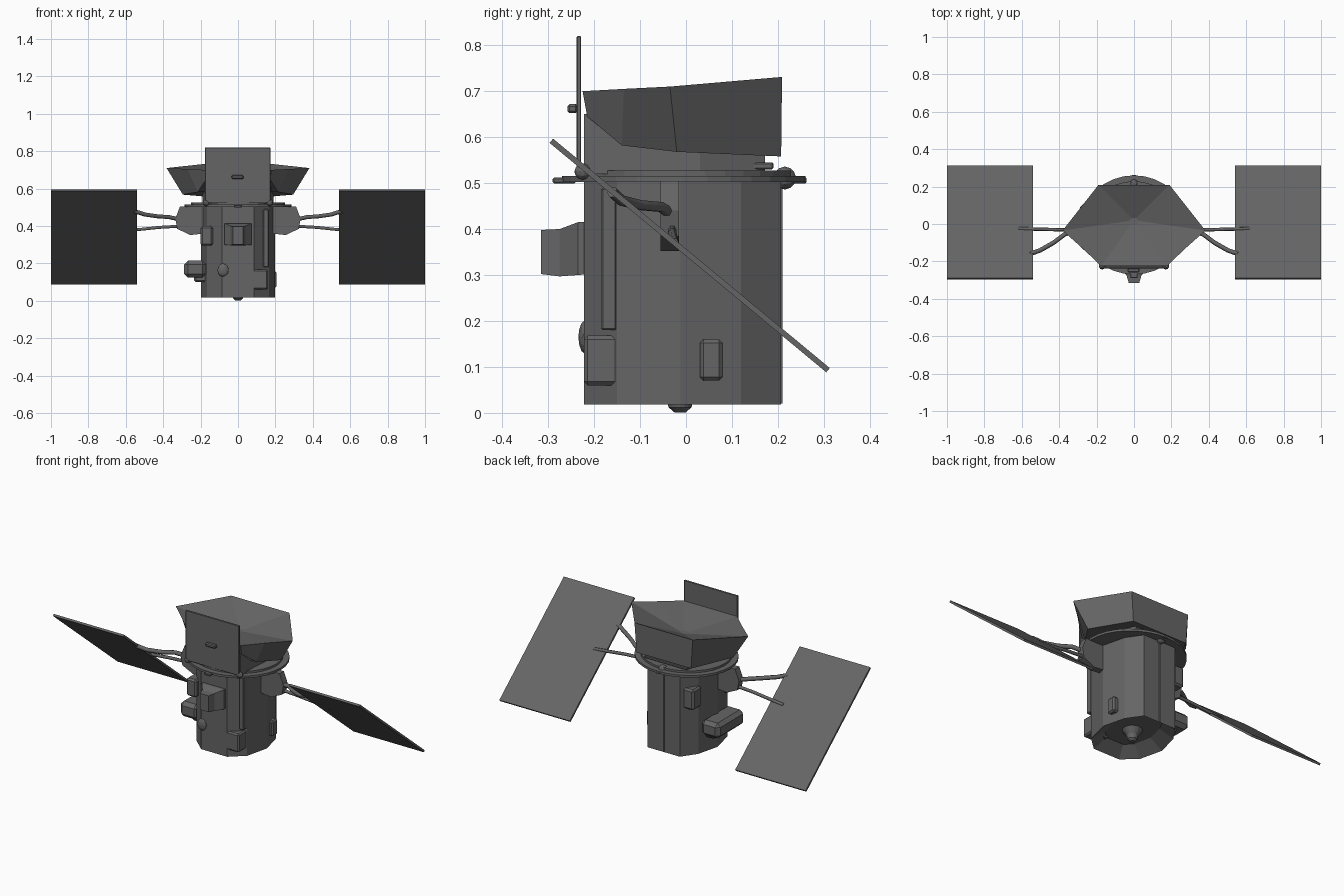
import bpy, bmesh, math
from mathutils import Vector

if "Cube" in bpy.data.objects:
    bpy.data.objects.remove(bpy.data.objects["Cube"])

mat = bpy.data.materials.new("satellite grey")
mat.diffuse_color = (0.13, 0.13, 0.13, 1)
mat.use_nodes = True
mat.node_tree.nodes["Principled BSDF"].inputs["Base Color"].default_value = mat.diffuse_color


def finish(name, bm):
    bmesh.ops.recalc_face_normals(bm, faces=bm.faces[:])
    me = bpy.data.meshes.new(name)
    bm.to_mesh(me)
    bm.free()
    me.materials.append(mat)
    ob = bpy.data.objects.new(name, me)
    bpy.context.collection.objects.link(ob)
    return ob


def loft(name, rings, cap_point=None):
    """Skin a list of equal-length point rings; cap both ends (or fan the last to a point)."""
    bm = bmesh.new()
    vs = [[bm.verts.new(p) for p in r] for r in rings]
    n = len(rings[0])
    for a, b in zip(vs, vs[1:]):
        for i in range(n):
            j = (i + 1) % n
            bm.faces.new((a[i], a[j], b[j], b[i]))
    bm.faces.new(vs[0])
    if cap_point:
        c = bm.verts.new(cap_point)
        for i in range(n):
            bm.faces.new((vs[-1][i], vs[-1][(i + 1) % n], c))
    else:
        bm.faces.new(vs[-1])
    return finish(name, bm)


def box(name, x, y, z, bevel=0.006):
    pts = lambda h: [(x[0], y[0], h), (x[1], y[0], h), (x[1], y[1], h), (x[0], y[1], h)]
    ob = loft(name, [pts(z[0]), pts(z[1])])
    if bevel:
        m = ob.modifiers.new("bevel", "BEVEL")
        m.width, m.segments = bevel, 1
    return ob


def mirrored(half):
    """Close a right-hand outline (x > 0, front to back) with its mirror image."""
    return half + [(-p[0],) + tuple(p[1:]) for p in reversed(half)]


def prism(name, outline, z0, z1):
    return loft(name, [[(x, y, z0) for x, y in outline], [(x, y, z1) for x, y in outline]])


def ball(name, c, r, s=(1, 1, 1)):
    bm = bmesh.new()
    bmesh.ops.create_icosphere(bm, subdivisions=2, radius=r)
    for v in bm.verts:
        v.co = Vector([a * b for a, b in zip(v.co, s)]) + Vector(c)
    return finish(name, bm)


def tube(name, pts, r):
    cu = bpy.data.curves.new(name, "CURVE")
    cu.dimensions = "3D"
    cu.bevel_depth, cu.bevel_resolution, cu.use_fill_caps = r, 1, True
    sp = cu.splines.new("POLY")
    sp.points.add(len(pts) - 1)
    for q, p in zip(sp.points, pts):
        q.co = (*p, 1)
    cu.materials.append(mat)
    ob = bpy.data.objects.new(name, cu)
    bpy.context.collection.objects.link(ob)


# Faceted main body with a recessed underside
outline = mirrored([(0.085, -0.222), (0.165, -0.15), (0.198, -0.012), (0.165, 0.12), (0.105, 0.207)])
body = prism("body", outline, 0.018, 0.505)
bm = bmesh.new()
bm.from_mesh(body.data)
low = min(bm.faces, key=lambda f: f.calc_center_median().z)
bmesh.ops.inset_region(bm, faces=[low], thickness=0.07)
for v in low.verts:
    v.co.x *= 0.95
    v.co.z += 0.05
bm.to_mesh(body.data)
bm.free()

# Engine nozzle under the body
circle = lambda r, z, n=16, cy=-0.013: [(r * math.cos(2 * math.pi * i / n),
                                        cy + r * math.sin(2 * math.pi * i / n), z) for i in range(n)]
loft("engine_nozzle", [circle(0.012, 0.001), circle(0.025, 0.012), circle(0.03, 0.035), circle(0.055, 0.07)])

# Collar ring between body and sunshade
ellipse = [(0.285 * math.cos(math.pi * i / 16), -0.005 + 0.265 * math.sin(math.pi * i / 16)) for i in range(32)]
prism("collar_ring", ellipse, 0.502, 0.515)
prism("collar_step", [(x * 0.88, y * 0.88) for x, y in ellipse], 0.513, 0.527)
ball("collar_back_knob", (0, 0.215, 0.511), 0.025)
box("collar_back_lug", (-0.012, 0.012), (0.22, 0.262), (0.499, 0.514), 0.003)
box("collar_front_lug", (-0.02, 0.02), (-0.29, -0.24), (0.499, 0.512), 0.003)

# Upper drum inside the sunshade
prism("upper_drum", mirrored([(0.172, -0.222), (0.18, -0.09), (0.19, 0.03), (0.13, 0.172)]), 0.52, 0.65)

# Flared six-sided sunshade with a sunken top
lower = mirrored([(0.174, -0.215, 0.645), (0.215, -0.14, 0.582), (0.295, -0.02, 0.568), (0.178, 0.207, 0.558)])
upper = mirrored([(0.176, -0.225, 0.70), (0.27, -0.135, 0.705), (0.382, -0.035, 0.71), (0.19, 0.209, 0.731)])
loft("sunshade", [lower, upper], (0, 0.02, 0.645))
box("shade_back_brace", (-0.14, 0.14), (0.12, 0.19), (0.53, 0.545), 0.003)

# Upright front plate with a small sensor
box("front_plate", (-0.176, 0.173), (-0.238, -0.228), (0.525, 0.82), 0.002)
box("plate_sensor", (-0.034, 0.03), (-0.258, -0.235), (0.652, 0.672), 0.005)
for s in (-1, 1):
    ball("plate_foot", (s * 0.17, -0.225, 0.525), 0.018)

# Solar panels, arms and brackets on both sides
for s, side in ((1, "right"), (-1, "left")):
    a, b = Vector((0, -0.293, 0.592)), Vector((0, 0.309, 0.093))
    n = Vector((0, 0.639, 0.77)) * 0.006
    sec = [a - n, b - n, b + n, a + n]
    loft(side + "_solar_panel", [[p + Vector((s * x, 0, 0)) for p in sec] for x in (0.54, 1.0)])
    # bracket plate
    prof = [(0.18, 0.505), (0.31, 0.505), (0.335, 0.44), (0.325, 0.385), (0.255, 0.352), (0.18, 0.36)]
    loft(side + "_arm_bracket", [[(s * x, y, z) for x, z in prof] for y in (-0.055, -0.015)])
    tube(side + "_lower_arm", [(s * 0.3, -0.03, 0.40), (s * 0.42, -0.03, 0.393), (s * 0.62, -0.025, 0.372)], 0.009)
    tube(side + "_upper_arm", [(s * 0.31, -0.035, 0.435), (s * 0.37, -0.055, 0.448), (s * 0.43, -0.10, 0.452),
                               (s * 0.50, -0.14, 0.462), (s * 0.555, -0.16, 0.48)], 0.012)

# Front instrument with a tapered hood
frame = lambda w, y, z0, z1: [(-w, y, z0), (w, y, z0), (w, y, z1), (-w, y, z1)]
loft("front_instrument", [frame(0.075, -0.18, 0.305, 0.415), frame(0.072, -0.235, 0.30, 0.415),
                          frame(0.04, -0.275, 0.297, 0.40), frame(0.028, -0.315, 0.302, 0.398)])

# Equipment boxes around the body
box("left_front_box", (-0.2, -0.135), (-0.2, -0.10), (0.295, 0.40), 0.01)
box("left_pod", (-0.288, -0.17), (-0.14, 0.11), (0.125, 0.215), 0.02)
box("left_pod_base", (-0.235, -0.16), (-0.10, 0.07), (0.10, 0.175), 0.01)
ball("front_knob", (-0.08, -0.22, 0.165), 0.036, (0.85, 0.4, 1))
box("right_front_box", (0.05, 0.16), (-0.222, -0.14), (0.06, 0.168), 0.008)
box("right_side_box", (0.165, 0.205), (0.03, 0.08), (0.07, 0.16), 0.008)
box("right_front_strip", (0.135, 0.165), (-0.185, -0.15), (0.18, 0.49), 0.004)
box("left_back_box", (-0.18, -0.11), (0.11, 0.19), (0.30, 0.42), 0.01)
tube("back_conduit", [(0, 0.207, 0.02), (0, 0.207, 0.5)], 0.004)
